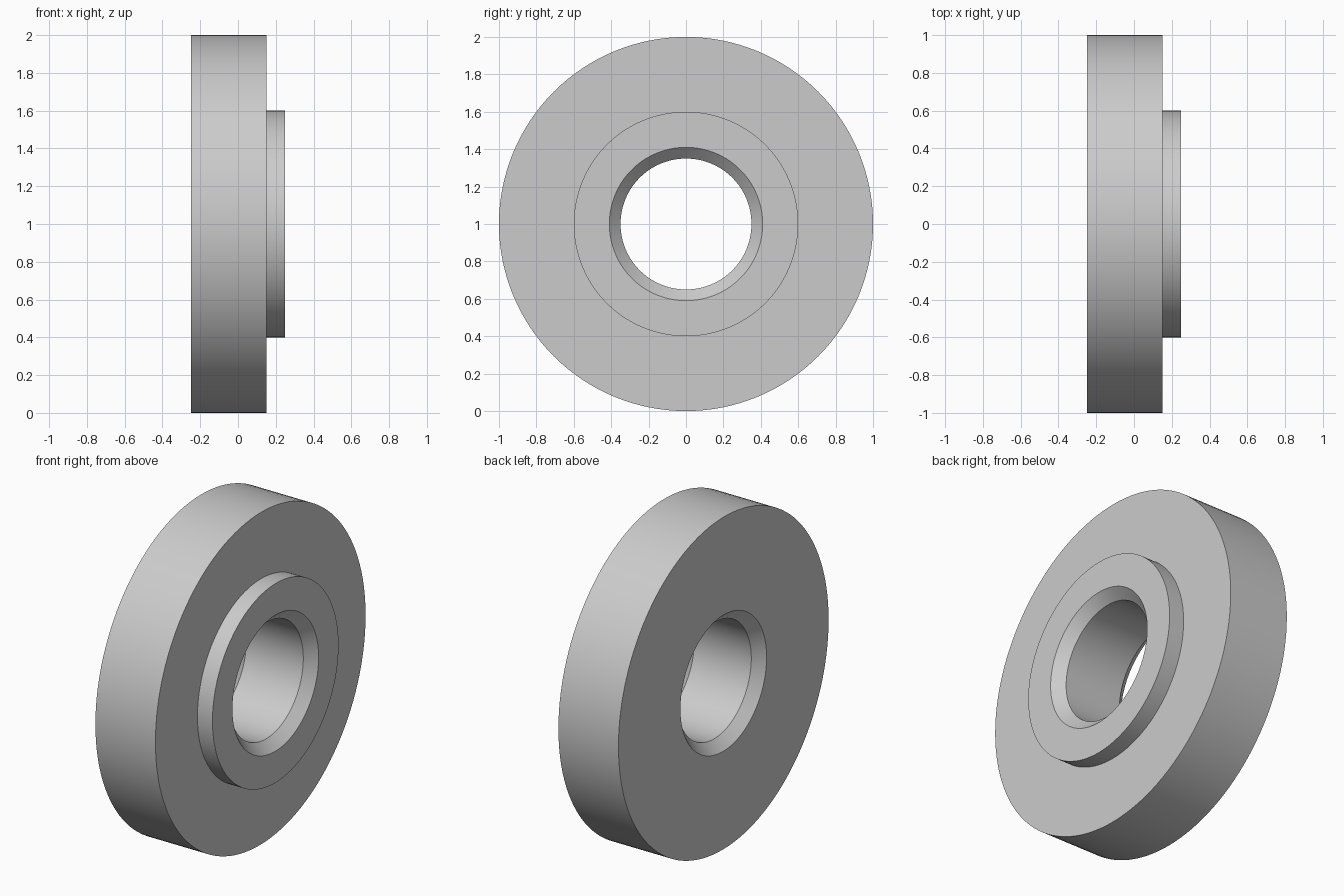
import bpy, bmesh, math

cube = bpy.data.objects.get("Cube")
if cube:
    bpy.data.objects.remove(cube, do_unlink=True)

SEGMENTS = 128
CENTRE_Z = 1.0

# Plain grey material
grey = bpy.data.materials.new("plain_grey")
grey.use_nodes = True
colour = (0.6, 0.6, 0.6, 1)
grey.diffuse_color = colour
grey.node_tree.nodes["Principled BSDF"].inputs["Base Color"].default_value = colour


def lathe(name, profile):
    """Spin a closed (x, radius) profile around the x axis."""
    bm = bmesh.new()
    rings = []
    for i in range(SEGMENTS):
        a = 2 * math.pi * i / SEGMENTS
        rings.append([bm.verts.new((x, r * math.sin(a), CENTRE_Z + r * math.cos(a)))
                      for x, r in profile])
    n = len(profile)
    for i in range(SEGMENTS):
        here, there = rings[i], rings[(i + 1) % SEGMENTS]
        for j in range(n):
            k = (j + 1) % n
            bm.faces.new((here[j], here[k], there[k], there[j]))
    bmesh.ops.recalc_face_normals(bm, faces=bm.faces[:])
    mesh = bpy.data.meshes.new(name)
    bm.to_mesh(mesh)
    bm.free()
    mesh.materials.append(grey)
    obj = bpy.data.objects.new(name, mesh)
    bpy.context.collection.objects.link(obj)
    bpy.ops.object.select_all(action="DESELECT")
    obj.select_set(True)
    bpy.context.view_layer.objects.active = obj
    bpy.ops.object.shade_smooth_by_angle(angle=math.radians(30))
    return obj


# Disc with a raised hub on one side and a bore chamfered at both ends
left, step, right = -0.25, 0.15, 0.25
rim, hub, bore, chamfer = 1.0, 0.6, 0.35, 0.06
lathe("flanged_disc", [
    (left, bore + chamfer), (left, rim), (step, rim), (step, hub),
    (right, hub), (right, bore + chamfer),
    (right - chamfer, bore), (left + chamfer, bore),
])
